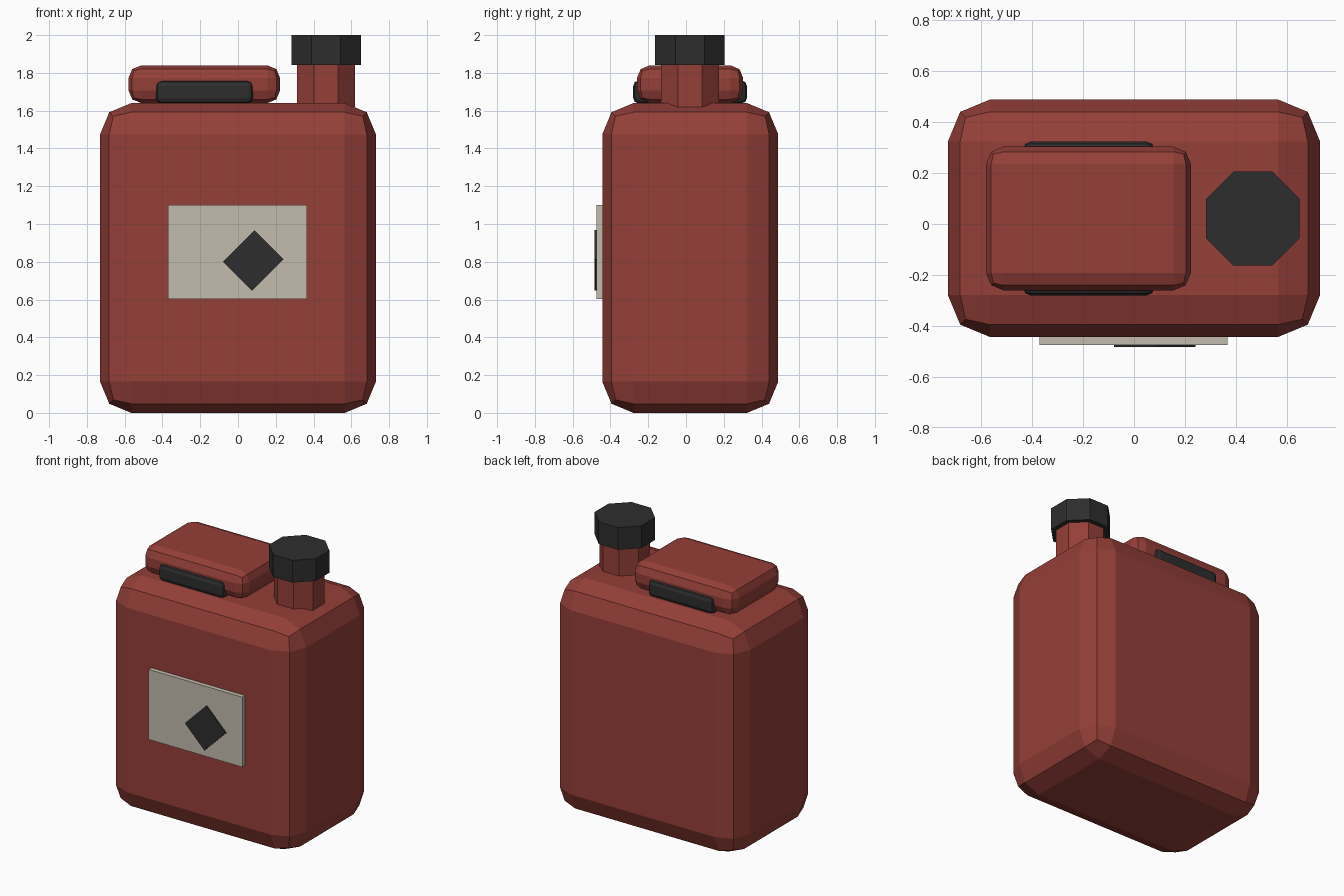
import bpy, bmesh, math
from mathutils import Matrix

if "Cube" in bpy.data.objects:
    bpy.data.objects.remove(bpy.data.objects["Cube"])


def material(name, rgb):
    m = bpy.data.materials.new(name)
    m.diffuse_color = (*rgb, 1.0)
    m.use_nodes = True
    m.node_tree.nodes["Principled BSDF"].inputs["Base Color"].default_value = m.diffuse_color
    return m


red = material("red_metal", (0.30, 0.05, 0.04))
black = material("black_rubber", (0.027, 0.027, 0.027))
cream = material("cream_label", (0.55, 0.50, 0.42))


def finish(name, bm, mat, bevel=0.0):
    mesh = bpy.data.meshes.new(name)
    bm.to_mesh(mesh)
    bm.free()
    mesh.materials.append(mat)
    ob = bpy.data.objects.new(name, mesh)
    bpy.context.collection.objects.link(ob)
    if bevel:
        mod = ob.modifiers.new("rounded_edges", 'BEVEL')
        mod.width = bevel
        mod.segments = 2
        mod.limit_method = 'NONE'
    return ob


def box(name, lo, hi, mat, bevel=0.0, turn=0.0):
    """Box between two corners, optionally bevelled and turned about y."""
    size = [b - a for a, b in zip(lo, hi)]
    mid = [(a + b) / 2 for a, b in zip(lo, hi)]
    bm = bmesh.new()
    bmesh.ops.create_cube(bm, size=1, matrix=Matrix.Rotation(turn, 4, 'Y') @ Matrix.Diagonal((*size, 1)))
    ob = finish(name, bm, mat, bevel)
    ob.location = mid
    return ob


def octagon(name, x, y, z0, z1, apothem, mat):
    """Upright eight-sided prism with flats facing the axes."""
    r = apothem / math.cos(math.pi / 8)
    bm = bmesh.new()
    bmesh.ops.create_cone(bm, cap_ends=True, segments=8, radius1=r, radius2=r, depth=z1 - z0)
    # put the flats on the axes whatever the primitive's start angle
    bm.verts.ensure_lookup_table()
    a = math.atan2(bm.verts[0].co.y, bm.verts[0].co.x)
    bmesh.ops.rotate(bm, verts=bm.verts, matrix=Matrix.Rotation(math.pi / 8 - a, 3, 'Z'))
    ob = finish(name, bm, mat)
    ob.location = (x, y, (z0 + z1) / 2)
    return ob


# Can body
box("body", (-0.73, -0.443, 0.0), (0.73, 0.488, 1.64), red, bevel=0.165)

# Carrying handle block with the dark grip running through it
box("handle", (-0.58, -0.26, 1.64), (0.223, 0.303, 1.84), red, bevel=0.068)
box("handle_grip", (-0.435, -0.28, 1.638), (0.08, 0.323, 1.76), black, bevel=0.03)

# Spout neck and screw cap
octagon("neck", 0.466, 0.021, 1.62, 1.86, 0.154, red)
octagon("cap", 0.466, 0.021, 1.842, 2.0, 0.184, black)

# Front label with a dark diamond mark
box("label", (-0.37, -0.474, 0.603), (0.366, -0.43, 1.10), cream)
box("diamond_mark", (-0.027, -0.485, 0.689), (0.19, -0.4755, 0.925), black, turn=math.pi / 4).location = (0.081, -0.4785, 0.807)
